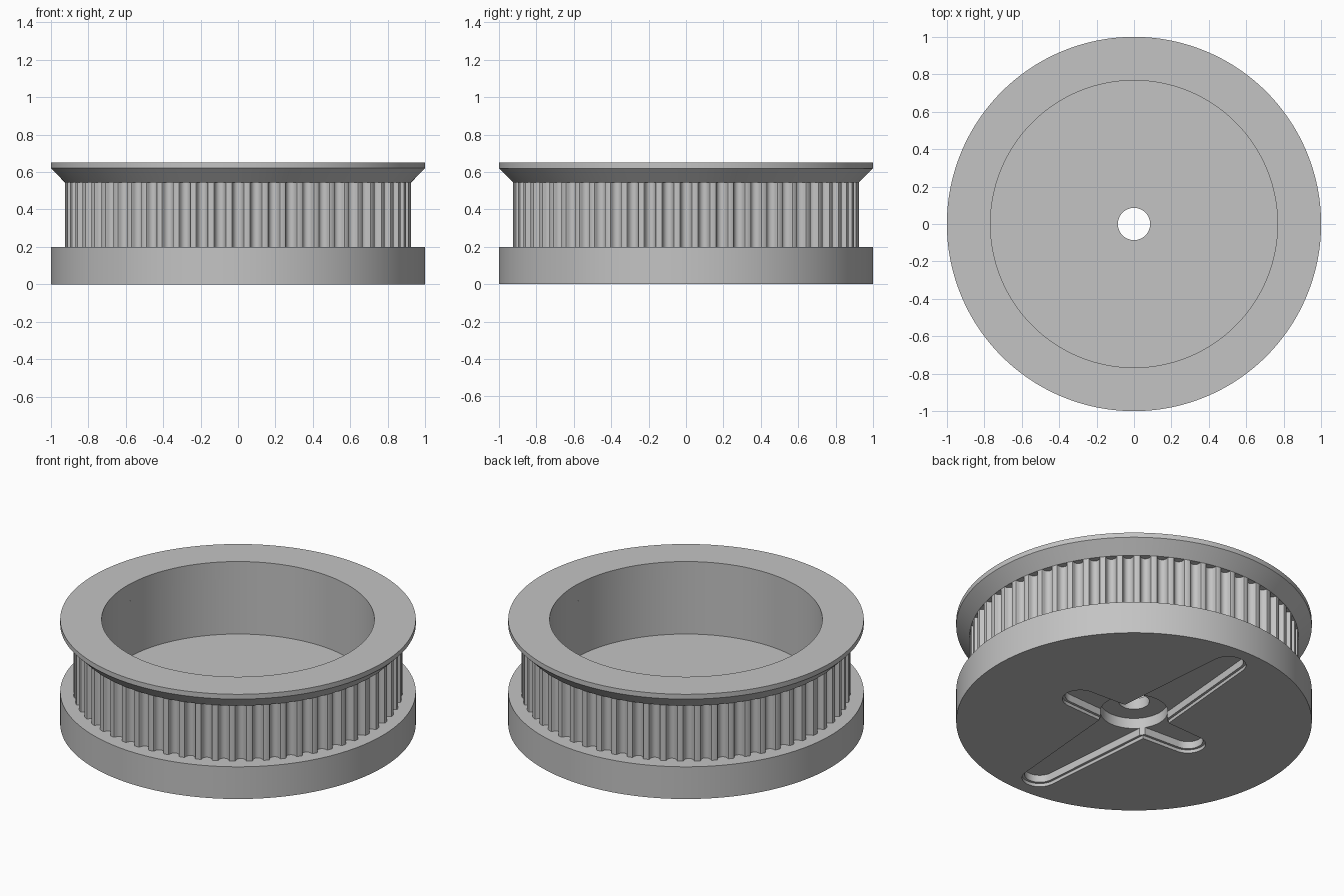
import bpy, bmesh
from math import sin, cos, pi, tau

cube = bpy.data.objects.get("Cube")
if cube:
    bpy.data.objects.remove(cube)

grey = bpy.data.materials.new("plain_grey")
grey.use_nodes = True
COLOUR = (0.55, 0.55, 0.55, 1)
grey.diffuse_color = COLOUR
grey.node_tree.nodes["Principled BSDF"].inputs["Base Color"].default_value = COLOUR

TEETH = 60
SEGMENTS = 240
BELT_R = 0.926
INNER_R = 0.767
FLOOR_Z = 0.2
BELT_TOP = 0.545
CONE_TOP = 0.62
TOP_Z = 0.65


def loft(name, loops, capped):
    """Bridge equal-length loops; cap the ends or join last to first."""
    bm = bmesh.new()
    rings = [[bm.verts.new(p) for p in loop] for loop in loops]
    n = len(rings[0])
    pairs = list(zip(rings, rings[1:]))
    if capped:
        bm.faces.new(rings[0])
        bm.faces.new(rings[-1])
    else:
        pairs.append((rings[-1], rings[0]))
    for a, b in pairs:
        for i in range(n):
            j = (i + 1) % n
            bm.faces.new((a[i], a[j], b[j], b[i]))
    bmesh.ops.recalc_face_normals(bm, faces=bm.faces)
    mesh = bpy.data.meshes.new(name)
    bm.to_mesh(mesh)
    bm.free()
    mesh.materials.append(grey)
    obj = bpy.data.objects.new(name, mesh)
    bpy.context.collection.objects.link(obj)
    return obj


def circle(r, z, n=SEGMENTS):
    return [(r * cos(tau * i / n), r * sin(tau * i / n), z) for i in range(n)]


def prism(name, outline, z0, z1):
    return loft(name, [[(x, y, z) for x, y in outline] for z in (z0, z1)], True)


def arm_outline(reach, tip, root, along_y):
    """Double-ended tapered bar with round tips, widest in the middle."""
    pts = []
    for side in (1, -1):
        for i in range(17):
            a = -pi / 2 + pi * i / 16
            pts.append((side * (reach + tip * cos(a)), side * tip * sin(a)))
        pts.append((0, side * root))
    return [(-y, x) for x, y in pts] if along_y else pts


def cut(target, cutter):
    mod = target.modifiers.new("cut", 'BOOLEAN')
    mod.operation = 'DIFFERENCE'
    mod.solver = 'EXACT'
    mod.object = cutter
    bpy.context.view_layer.objects.active = target
    bpy.ops.object.modifier_apply(modifier=mod.name)
    bpy.data.objects.remove(cutter)


# Solid base flange
base = loft("base_flange", [circle(1, 0), circle(1, FLOOR_Z)], True)

# Cross-shaped pocket underneath: shallow ledge first, then the deeper arms
for grow, depth in ((0, 0.02), (-0.015, 0.065)):
    for reach, root, along_y in ((0.825, 0.17, True), (0.395, 0.12, False)):
        outline = arm_outline(reach, 0.1 + grow, root + grow, along_y)
        cut(base, prism("arm_cutter", outline, -0.1, depth))

# Hub pocket and through bore
for r, z in ((0.19, 0.13), (0.086, 0.4)):
    cut(base, loft("hub_cutter", [circle(r, -0.1, 64), circle(r, z, 64)], True))

# Toothed belt ring: half groove as (half width, depth), mirrored per tooth
half = [(0.037, 0), (0.032, 0.0018), (0.0295, 0.0064), (0.027, 0.017),
        (0.0223, 0.0266), (0.0123, 0.0348), (0, 0.0376)]
groove = [(-w, d) for w, d in half] + [(w, d) for w, d in reversed(half[:-1])]
polar = [(tau * t / TEETH + w / BELT_R, BELT_R - d)
         for t in range(TEETH) for w, d in groove]


def toothed(z):
    return [(r * cos(a), r * sin(a), z) for a, r in polar]


def bore(z):
    return [(INNER_R * cos(a), INNER_R * sin(a), z) for a, r in polar]


ring = loft("toothed_ring", [toothed(FLOOR_Z), toothed(BELT_TOP),
                             bore(BELT_TOP), bore(FLOOR_Z)], False)

# Flared upper retainer
profile = [(INNER_R, BELT_TOP), (BELT_R, BELT_TOP), (1, CONE_TOP),
           (1, TOP_Z), (INNER_R, TOP_Z)]
retainer = loft("upper_retainer", [circle(r, z) for r, z in profile], False)

# Smooth shading with crisp edges
bpy.ops.object.select_all(action='DESELECT')
for obj in (base, ring, retainer):
    obj.select_set(True)
bpy.context.view_layer.objects.active = base
bpy.ops.object.shade_smooth_by_angle(angle=pi / 6)
